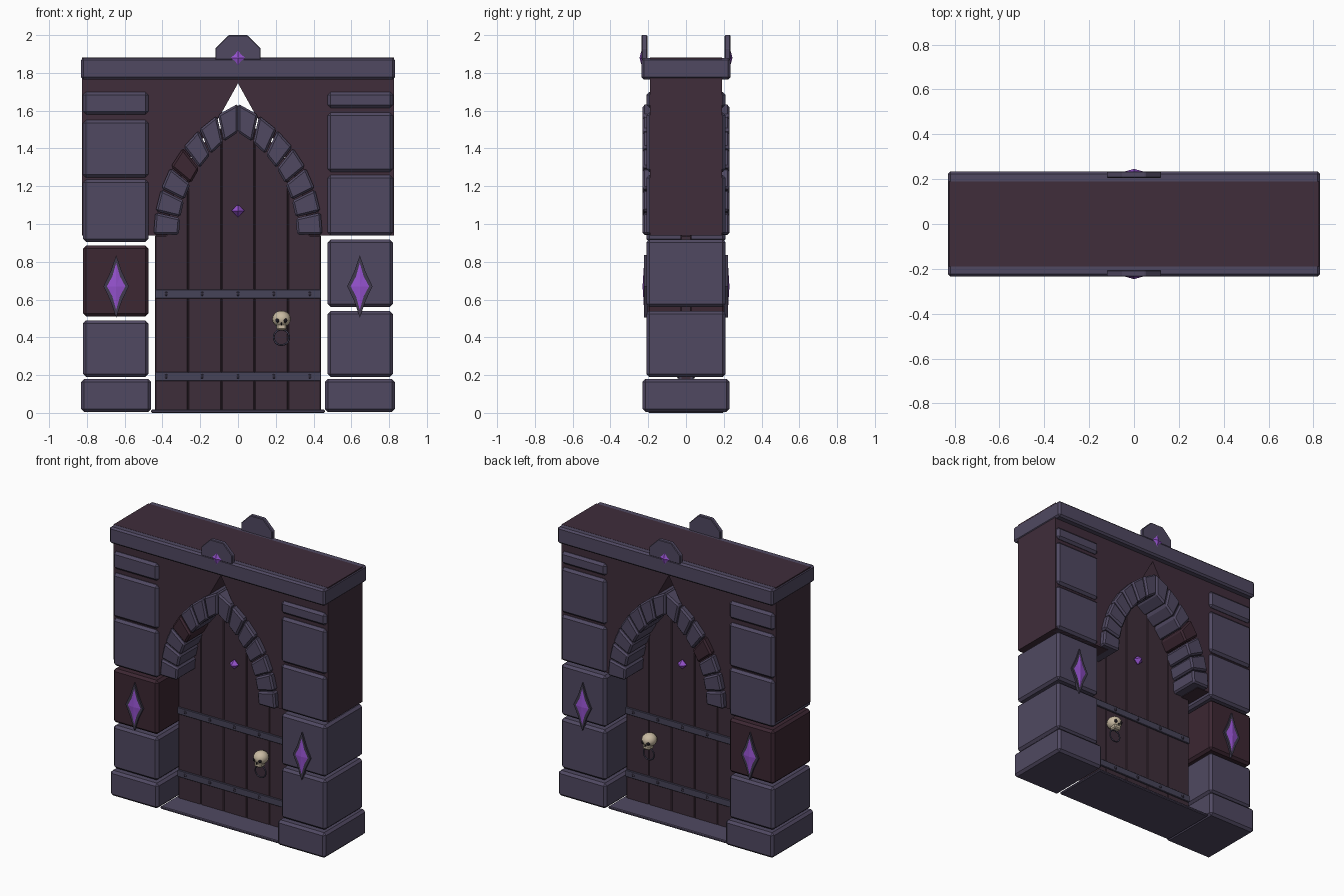
import bpy, bmesh, math
from mathutils import Matrix, Vector

cube = bpy.data.objects.get("Cube")
if cube:
    bpy.data.objects.remove(cube, do_unlink=True)


def material(name, r, g, b):
    m = bpy.data.materials.new(name)
    m.use_nodes = True
    m.diffuse_color = (r, g, b, 1)
    bsdf = m.node_tree.nodes["Principled BSDF"]
    bsdf.inputs["Base Color"].default_value = (r, g, b, 1)
    bsdf.inputs["Roughness"].default_value = 0.8
    return m


STONE = material("violet grey stone", 0.080, 0.066, 0.120)
WALL = material("dark plum wall", 0.050, 0.026, 0.043)
DARK = material("dark wine stone", 0.045, 0.020, 0.032)
WOOD = material("dark plum wood", 0.048, 0.027, 0.042)
IRON = material("blue grey iron", 0.062, 0.056, 0.098)
TRIM = material("dark setting", 0.050, 0.042, 0.072)
GEM = material("purple gem", 0.30, 0.085, 0.62)
BONE = material("bone", 0.58, 0.49, 0.36)
BLACK = material("black sockets", 0.01, 0.008, 0.012)


def finish(name, bm, mat, bevel=0, both=False, smooth=False):
    """Turn a bmesh into an object; both=True repeats it on the back."""
    bmesh.ops.recalc_face_normals(bm, faces=bm.faces)
    mesh = bpy.data.meshes.new(name)
    bm.to_mesh(mesh)
    bm.free()
    mesh.materials.append(mat)
    ob = bpy.data.objects.new(name, mesh)
    bpy.context.collection.objects.link(ob)
    if smooth:
        mesh.shade_smooth()
    if bevel:
        mod = ob.modifiers.new("Bevel", 'BEVEL')
        mod.width, mod.segments, mod.limit_method = bevel, 1, 'ANGLE'
    if both:
        mod = ob.modifiers.new("Mirror", 'MIRROR')
        mod.use_axis = (False, True, False)
        mod.use_mirror_merge = False
    return ob


def prism(name, pts, y0, y1, mat, **kw):
    """Extrude an x-z outline from y0 to y1."""
    bm = bmesh.new()
    face = bm.faces.new([bm.verts.new((x, y0, z)) for x, z in pts])
    out = bmesh.ops.extrude_face_region(bm, geom=[face])["geom"]
    verts = [v for v in out if isinstance(v, bmesh.types.BMVert)]
    bmesh.ops.translate(bm, verts=verts, vec=(0, y1 - y0, 0))
    return finish(name, bm, mat, **kw)


def box(name, x0, x1, y0, y1, z0, z1, mat, **kw):
    return prism(name, [(x0, z0), (x1, z0), (x1, z1), (x0, z1)], y0, y1, mat, **kw)


def ball(name, center, size, mat, u=16, v=10, smooth=True):
    bm = bmesh.new()
    bmesh.ops.create_uvsphere(bm, u_segments=u, v_segments=v, radius=1,
                              matrix=Matrix.LocRotScale(Vector(center), None, Vector(size)))
    return finish(name, bm, mat, both=True, smooth=smooth)


def star(cx, cz, rx, rz, pinch):
    """Four-pointed outline; pinch below 0.5 makes the sides concave."""
    pts = []
    for i in range(8):
        a, k = i * math.pi / 4, 1 if i % 2 == 0 else pinch * math.sqrt(2)
        pts.append((cx + rx * k * math.cos(a), cz + rz * k * math.sin(a)))
    return pts


def faceted_gem(name, pts, center, y_rim, y_tip):
    """Star-shaped gem rising to a point at the front."""
    bm = bmesh.new()
    rim = [bm.verts.new((x, y_rim, z)) for x, z in pts]
    tip = bm.verts.new((center[0], y_tip, center[1]))
    for i, v in enumerate(rim):
        bm.faces.new((v, rim[(i + 1) % len(rim)], tip))
    bm.faces.new(rim)
    return finish(name, bm, GEM, both=True)


# Pillars: bases and stacked blocks
heights = {
    "right": (-1, [(0.19, 0.49), (0.51, 0.885), (0.905, 1.235), (1.245, 1.55), (1.58, 1.70)]),
    "left": (1, [(0.19, 0.54), (0.56, 0.918), (0.94, 1.26), (1.275, 1.59), (1.615, 1.70)]),
}
for side, (s, rows) in heights.items():
    lo, hi = sorted((s * 0.46, s * 0.83))
    box(side + "_pillar_base", lo, hi, -0.23, 0.23, 0.005, 0.18, STONE, bevel=0.016)
    lo, hi = sorted((s * 0.475, s * 0.82))
    for i, (z0, z1) in enumerate(rows):
        mat = DARK if side == "right" and i == 1 else STONE
        box(f"{side}_pillar_block_{i + 1}", lo, hi, -0.21, 0.21, z0, z1, mat, bevel=0.016)
    # Diamond ornament
    cx = s * 0.645
    prism(side + "_diamond_setting", star(cx, 0.67, 0.067, 0.165, 0.46),
          -0.222, -0.2, TRIM, both=True)
    faceted_gem(side + "_diamond_gem", star(cx, 0.67, 0.055, 0.14, 0.42),
                (cx, 0.67), -0.221, -0.23)

# Upper wall with its pointed opening
opening = [(0.38, 0.94), (0.33, 1.2), (0.22, 1.41), (0.1, 1.565)]
outline = ([(-0.825, 0.94), (-0.825, 1.881), (0.825, 1.881), (0.825, 0.94)] + opening
           + [(0, 1.745)] + [(-x, z) for x, z in reversed(opening)])
prism("upper_wall", outline, -0.19, 0.19, WALL)

# Lintel, crests and threshold
box("lintel", -0.83, 0.83, -0.235, 0.235, 1.765, 1.88, STONE, bevel=0.012)
crest = [(0.12, 1.87), (0.12, 1.93), (0.05, 2.0)]
prism("crest", crest + [(-x, z) for x, z in reversed(crest)], -0.235, -0.205, STONE,
      bevel=0.004, both=True)
faceted_gem("crest_gem", star(0, 1.88, 0.042, 0.045, 0.42), (0, 1.88), -0.234, -0.246)
box("threshold", -0.46, 0.46, -0.2, 0.2, 0, 0.018, STONE, bevel=0.005)

# Arch stones along two arcs that meet at the top
C, R, HALF, SPRING, COUNT = 0.32, 0.70, 0.067, 0.94, 7


def arch_point(s, r, t):
    a = t * math.acos(C / r)
    return s * (r * math.cos(a) - C), SPRING + r * math.sin(a)


for side, s in (("right", -1), ("left", 1)):
    for i in range(COUNT):
        t0, t1 = (i + 0.03) / COUNT, (i + 0.97) / COUNT
        if i == COUNT - 1:
            t1 = 1
        pts = [arch_point(s, R - HALF, t0), arch_point(s, R + HALF, t0),
               arch_point(s, R + HALF, t1), arch_point(s, R - HALF, t1)]
        mat = DARK if side == "right" and i == 3 else STONE
        prism(f"{side}_arch_stone_{i + 1}", pts, -0.23, 0.23, mat, bevel=0.011)

# Door planks, trimmed to the arch
PLANKS, WIDTH = 5, 0.88


def door_top(x):
    return SPRING + math.sqrt(max(0, R ** 2 - (abs(x) + C) ** 2))


for i in range(PLANKS):
    x0 = -WIDTH / 2 + i * WIDTH / PLANKS
    xs = [x0 + WIDTH / PLANKS * k / 6 for k in range(7)]
    pts = [(xs[-1], 0.002), (xs[0], 0.002)] + [(x, door_top(x)) for x in xs]
    prism(f"door_plank_{i + 1}", pts, -0.03, 0.03, WOOD, bevel=0.005)

# Iron straps with rivets
for label, z in (("lower", 0.193), ("upper", 0.63)):
    box(label + "_strap", -0.44, 0.44, -0.04, 0.04, z - 0.024, z + 0.024, IRON, bevel=0.003)
    for i in range(5):
        ball(f"{label}_rivet_{i + 1}", ((i - 2) * 0.19, -0.04, z), (0.012, 0.008, 0.012),
             TRIM, u=6, v=4, smooth=False)

# Door gem
ball("door_gem", (0, -0.04, 1.07), (0.035, 0.04, 0.033), GEM, u=4, v=2, smooth=False)

# Skull knocker and its ring
KX, KZ = 0.23, 0.497
ball("skull_cranium", (KX, -0.075, KZ), (0.049, 0.052, 0.044), BONE)
box("skull_jaw", KX - 0.027, KX + 0.027, -0.115, -0.06, KZ - 0.058, KZ - 0.025, BONE,
    bevel=0.008, both=True)
for s in (-1, 1):
    ball("skull_eye_socket", (KX + s * 0.02, -0.115, KZ - 0.008), (0.012, 0.012, 0.012), BLACK, 10, 6)
ball("skull_nose", (KX, -0.122, KZ - 0.026), (0.005, 0.005, 0.008), BLACK, 6, 4)

bm = bmesh.new()
SEG, TUBE = 20, 6
grid = []
for i in range(SEG):
    a = 2 * math.pi * i / SEG
    ring = []
    for j in range(TUBE):
        b = 2 * math.pi * j / TUBE
        r = 0.041 + 0.005 * math.cos(b)
        ring.append(bm.verts.new((KX + r * math.cos(a), -0.08 + 0.005 * math.sin(b),
                                  0.4 + r * math.sin(a))))
    grid.append(ring)
for i in range(SEG):
    for j in range(TUBE):
        n, k = (i + 1) % SEG, (j + 1) % TUBE
        bm.faces.new((grid[i][j], grid[n][j], grid[n][k], grid[i][k]))
finish("knocker_ring", bm, IRON, both=True, smooth=True)
